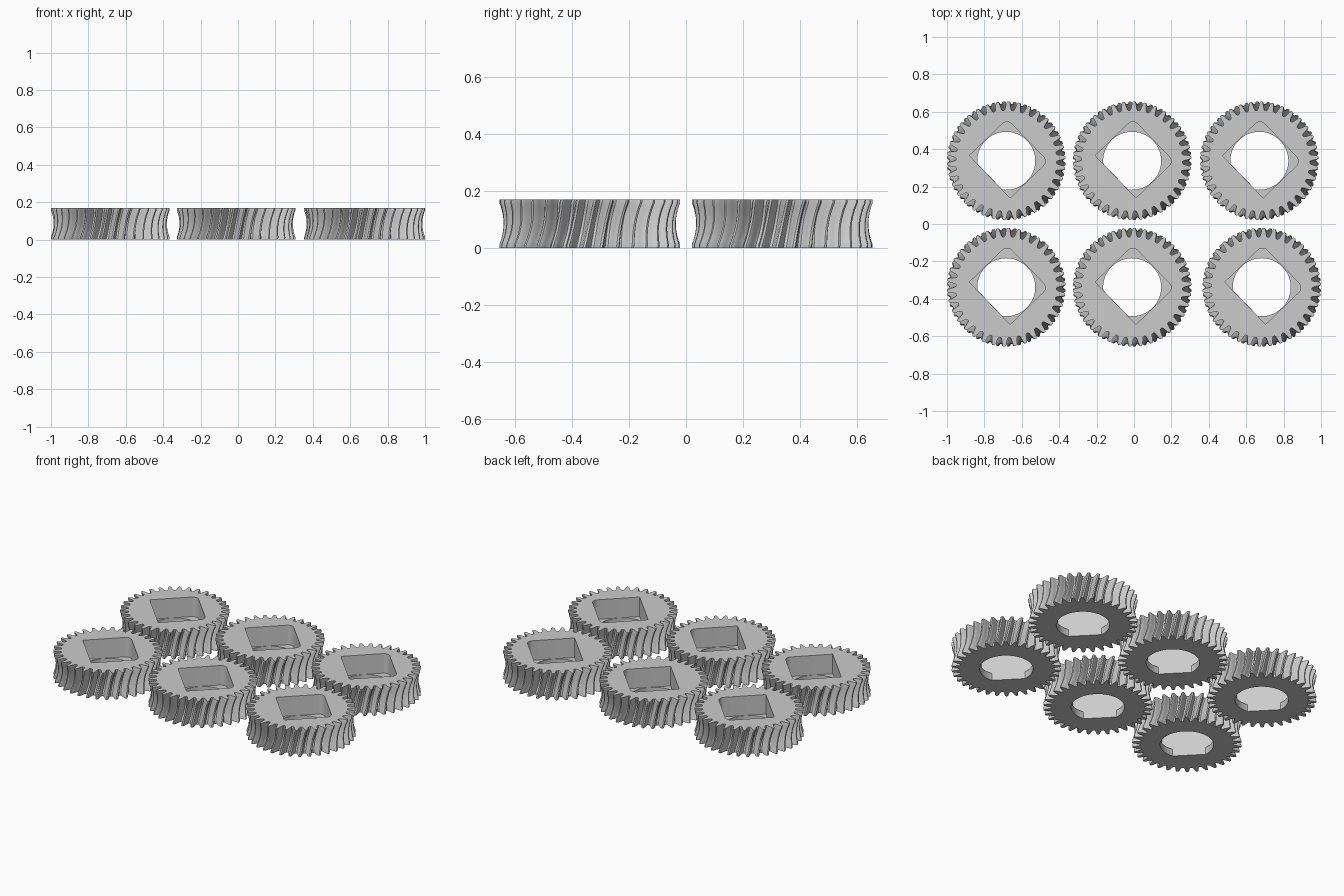
import bpy, bmesh, math
from mathutils import Vector

if "Cube" in bpy.data.objects:
    bpy.data.objects.remove(bpy.data.objects["Cube"])

HEIGHT = 0.17
TEETH = 34
TWIST = 0.12          # helix rotation over the full height
LEVELS = 14
SHELF = 0.045         # height of the ledge under the square pocket
TILT = math.radians(44)

# tooth outline: (fraction of pitch, fraction of tooth height)
TOOTH = [(-0.40, 0), (-0.31, 0.14), (-0.23, 0.5), (-0.15, 0.88), (-0.07, 1),
         (0.07, 1), (0.15, 0.88), (0.23, 0.5), (0.31, 0.14), (0.40, 0)]

metal = bpy.data.materials.new("light grey")
metal.diffuse_color = (0.6, 0.6, 0.6, 1)
metal.use_nodes = True
metal.node_tree.nodes["Principled BSDF"].inputs["Base Color"].default_value = metal.diffuse_color


def tooth_ring(z):
    """Outer gear outline, narrowed towards mid height and twisted with z."""
    t = 2 * z / HEIGHT - 1
    dip = max(0, 1 - (t / 0.85) ** 2)
    root, tip = 0.270 - 0.018 * dip, 0.317 - 0.014 * dip
    pts = []
    for i in range(TEETH):
        for f, h in TOOTH:
            a = (i + f) * math.tau / TEETH + TWIST * t / 2
            r = root + (tip - root) * h
            pts.append((r * math.cos(a), r * math.sin(a), z))
    return pts


def tilted(u, v, z):
    c, s = math.cos(TILT), math.sin(TILT)
    return (u * c - v * s, u * s + v * c, z)


def pocket_ring(z):
    """Square pocket with two rounded corners."""
    far, half, rad = 0.158, 0.157, 0.035
    pts = [(-0.123, half), (-0.123, -half)]
    for side, start in ((-1, -90), (1, 0)):
        for k in range(7):
            a = math.radians(start + 15 * k)
            pts.append((far - rad + rad * math.cos(a),
                        side * (half - rad) + rad * math.sin(a)))
    return [tilted(u, v, z) for u, v in pts]


def bore_ring(z):
    """Round bore with one flat side."""
    r, flat = 0.155, 0.122
    a0 = math.pi - math.acos(flat / r)
    n = 48
    return [tilted(r * math.cos(-a0 + 2 * a0 * k / n),
                   r * math.sin(-a0 + 2 * a0 * k / n), z) for k in range(n + 1)]


def add_ring(bm, pts):
    return [bm.verts.new(p) for p in pts]


def bridge(bm, lower, upper):
    n = len(lower)
    for i in range(n):
        j = (i + 1) % n
        bm.faces.new((lower[i], lower[j], upper[j], upper[i]))


def fill(bm, outer, inner, normal):
    edges = []
    for ring in (outer, inner):
        for i, v in enumerate(ring):
            w = ring[(i + 1) % len(ring)]
            edges.append(bm.edges.get((v, w)) or bm.edges.new((v, w)))
    bmesh.ops.triangle_fill(bm, edges=edges, use_beauty=True, normal=Vector(normal))


def make_gear():
    bm = bmesh.new()
    # toothed rim
    rings = [add_ring(bm, tooth_ring(HEIGHT * k / LEVELS)) for k in range(LEVELS + 1)]
    for a, b in zip(rings, rings[1:]):
        bridge(bm, a, b)
    # pocket and bore walls
    p_top, p_low = add_ring(bm, pocket_ring(HEIGHT)), add_ring(bm, pocket_ring(SHELF))
    b_top, b_low = add_ring(bm, bore_ring(SHELF)), add_ring(bm, bore_ring(0))
    bridge(bm, p_low, p_top)
    bridge(bm, b_low, b_top)
    # top face, pocket ledge, bottom face
    fill(bm, rings[-1], p_top, (0, 0, 1))
    fill(bm, p_low, b_top, (0, 0, 1))
    fill(bm, rings[0], b_low, (0, 0, -1))
    bmesh.ops.recalc_face_normals(bm, faces=bm.faces)
    mesh = bpy.data.meshes.new("worm_gear")
    bm.to_mesh(mesh)
    bm.free()
    mesh.materials.append(metal)
    return mesh


# six identical gears in a three by two layout
gear_mesh = make_gear()
places = [(-0.683, 0.338), (-0.010, 0.338), (0.670, 0.338),
          (-0.683, -0.338), (-0.010, -0.338), (0.683, -0.338)]
for n, (x, y) in enumerate(places):
    gear = bpy.data.objects.new(f"worm_gear_{n + 1}", gear_mesh)
    gear.location = (x, y, 0)
    bpy.context.collection.objects.link(gear)
    if n == 0:
        bpy.context.view_layer.objects.active = gear
        gear.select_set(True)
        bpy.ops.object.shade_smooth_by_angle(angle=math.radians(30))
        gear.select_set(False)
